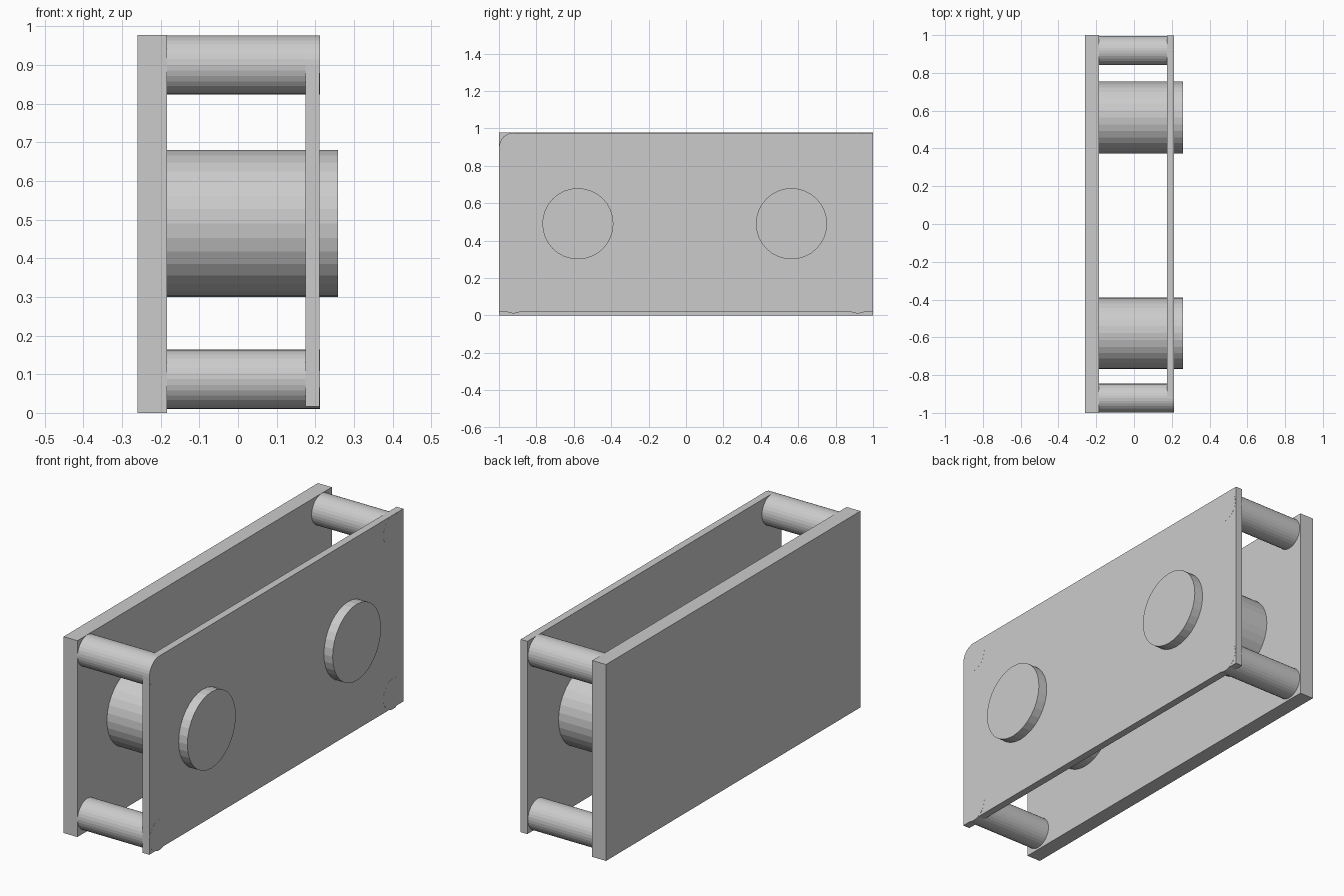
import bpy, bmesh, math

if "Cube" in bpy.data.objects:
    bpy.data.objects.remove(bpy.data.objects["Cube"])


def extrude_plate(name, outline, x0, x1):
    """Solid plate from a (y, z) outline, spanning x0..x1."""
    bm = bmesh.new()
    face = bm.faces.new([bm.verts.new((x0, y, z)) for y, z in outline])
    ext = bmesh.ops.extrude_face_region(bm, geom=[face])
    moved = [g for g in ext["geom"] if isinstance(g, bmesh.types.BMVert)]
    bmesh.ops.translate(bm, verts=moved, vec=(x1 - x0, 0, 0))
    bmesh.ops.recalc_face_normals(bm, faces=bm.faces)
    mesh = bpy.data.meshes.new(name)
    bm.to_mesh(mesh)
    bm.free()
    obj = bpy.data.objects.new(name, mesh)
    bpy.context.collection.objects.link(obj)
    return obj


def rod(name, y, z, radius, x0, x1):
    """Flat-shaded cylinder lying along x."""
    bpy.ops.mesh.primitive_cylinder_add(
        vertices=32, radius=radius, depth=x1 - x0,
        location=((x0 + x1) / 2, y, z), rotation=(0, math.pi / 2, 0))
    bpy.context.object.name = name


# Thick back plate
extrude_plate("back_plate", [(-1, 0), (1, 0), (1, 0.977), (-1, 0.977)], -0.26, -0.184)

# Thin cover plate with one rounded upper corner
r = 0.077
corner = [(-0.999 + r - r * math.sin(a), 0.976 - r + r * math.cos(a))
          for a in (math.pi / 2 * i / 8 for i in range(9))]
extrude_plate("cover_plate",
              [(-0.999, 0.017), (0.999, 0.017), (0.999, 0.976)] + corner, 0.174, 0.211)

# Corner spacer posts
for side, y in (("near", -0.922), ("far", 0.918)):
    for level, z in (("lower", 0.087), ("upper", 0.9)):
        rod(f"{side}_{level}_post", y, z, 0.0765, -0.19, 0.2115)

# Large drums poking through the cover plate
for side, y in (("near", -0.578), ("far", 0.564)):
    rod(f"{side}_drum", y, 0.49, 0.19, -0.19, 0.259)
